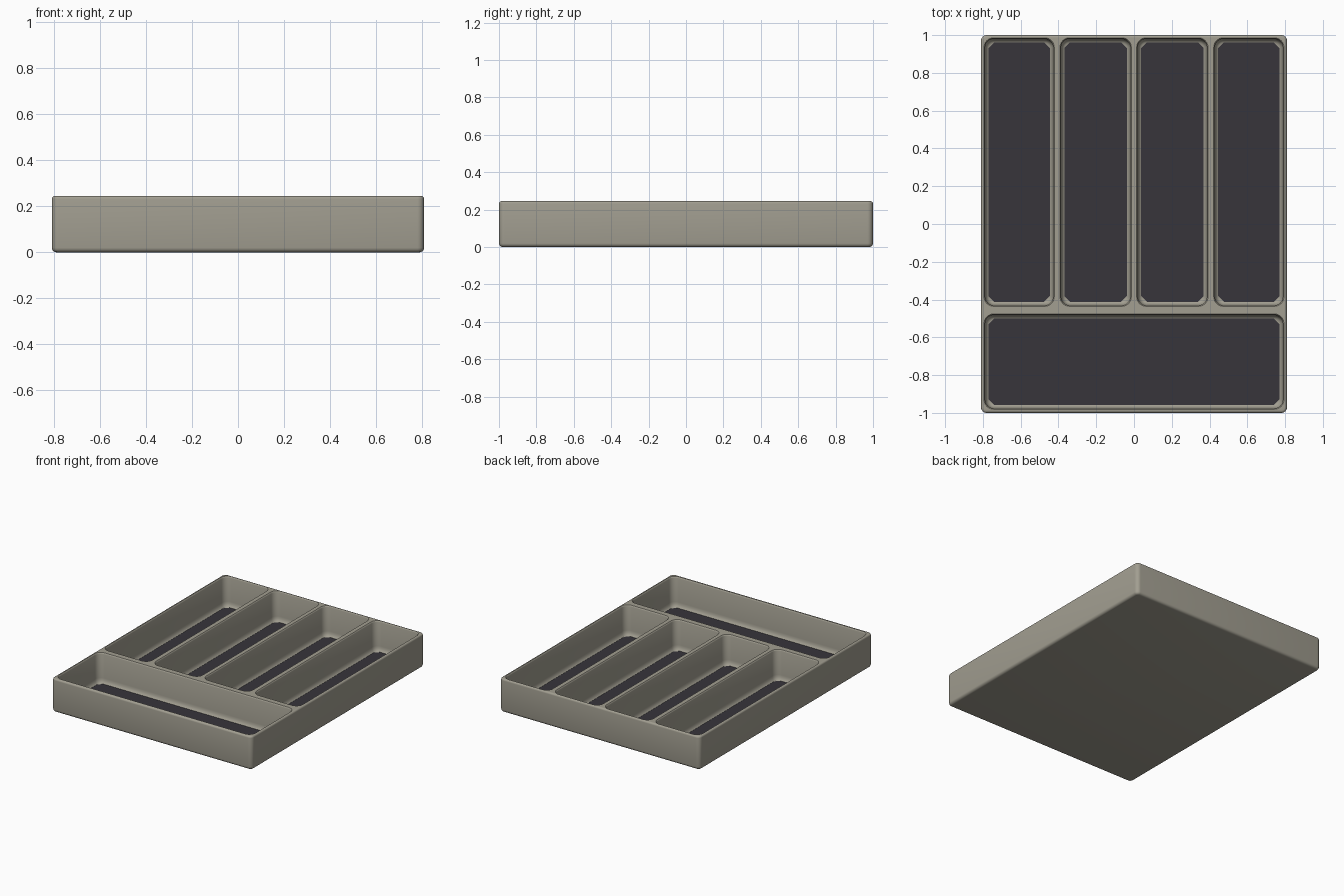
import bpy, bmesh, math

if "Cube" in bpy.data.objects:
    bpy.data.objects.remove(bpy.data.objects["Cube"])


def material(name, rgb):
    m = bpy.data.materials.new(name)
    m.diffuse_color = (*rgb, 1)
    m.use_nodes = True
    m.node_tree.nodes["Principled BSDF"].inputs["Base Color"].default_value = m.diffuse_color
    return m


grey = material("warm grey plastic", (0.36, 0.342, 0.282))
dark = material("dark liner", (0.038, 0.035, 0.044))


def rounded_rect(x0, x1, y0, y1, r, seg):
    """Counter-clockwise outline with rounded (or, for seg=1, clipped) corners."""
    pts = []
    corners = [(x1 - r, y1 - r), (x0 + r, y1 - r), (x0 + r, y0 + r), (x1 - r, y0 + r)]
    for q, (cx, cy) in enumerate(corners):
        for i in range(seg + 1):
            a = math.pi / 2 * (q + i / seg)
            pts.append((cx + r * math.cos(a), cy + r * math.sin(a)))
    return pts


def loft(bm, rect, r, profile, seg=6):
    """Closed solid from (inset, z) rings, bottom to top."""
    x0, x1, y0, y1 = rect
    rings = []
    for d, z in profile:
        pts = rounded_rect(x0 + d, x1 - d, y0 + d, y1 - d, max(r - d, 0.004), seg)
        rings.append([bm.verts.new((x, y, z)) for x, y in pts])
    n = len(rings[0])
    for a, b in zip(rings, rings[1:]):
        for i in range(n):
            bm.faces.new((a[i], a[(i + 1) % n], b[(i + 1) % n], b[i]))
    bm.faces.new(rings[0][::-1])
    bm.faces.new(rings[-1])


def finish(bm, name, mat):
    me = bpy.data.meshes.new(name)
    bm.to_mesh(me)
    bm.free()
    me.materials.append(mat)
    ob = bpy.data.objects.new(name, me)
    bpy.context.collection.objects.link(ob)
    return ob


def arc(w, h, z, up, n=4):
    """Quarter-round (inset, z) points: up=False for a base edge, True for a top edge."""
    out = []
    for i in range(n + 1):
        a = math.pi / 2 * i / n
        if up:
            out.append((w * (1 - math.cos(a)), z - h + h * math.sin(a)))
        else:
            out.append((w * (1 - math.sin(a)), z + h - h * math.cos(a)))
    return out


H, FLOOR = 0.245, 0.022

# compartments: four long ones at the back, one wide one at the front
pockets = [(-0.788, -0.428, -0.43, 0.98), (-0.386, -0.020, -0.43, 0.98),
           (0.020, 0.386, -0.43, 0.98), (0.428, 0.788, -0.43, 0.98),
           (-0.788, 0.788, -0.975, -0.482)]

# tray body
bm = bmesh.new()
loft(bm, (-0.81, 0.81, -1, 1), 0.03, arc(0.02, 0.02, 0, False) + arc(0.013, 0.013, H, True))
tray = finish(bm, "tray_body", grey)

# pocket cutter: coved floor edge, straight wall, flared rim
bm = bmesh.new()
for p in pockets:
    loft(bm, p, 0.045, arc(0.026, 0.04, FLOOR, False)
         + [(0, H - 0.009), (-0.002, H - 0.004), (-0.006, H), (-0.006, H + 0.02)])
cutter = finish(bm, "pocket_cutter", grey)
cutter.hide_render = True

mod = tray.modifiers.new("pockets", "BOOLEAN")
mod.operation = "DIFFERENCE"
mod.solver = "EXACT"
mod.object = cutter
bpy.context.view_layer.objects.active = tray
tray.select_set(True)
bpy.ops.object.modifier_apply(modifier=mod.name)
bpy.data.objects.remove(cutter)
bpy.ops.object.shade_smooth_by_angle(angle=math.radians(35))

# dark liners with clipped corners
for i, (x0, x1, y0, y1) in enumerate(pockets):
    bm = bmesh.new()
    d = 0.018
    loft(bm, (x0 + d, x1 - d, y0 + d, y1 - d), 0.03, [(0, FLOOR - 0.002), (0, FLOOR + 0.006)], seg=1)
    finish(bm, f"liner_{i + 1}", dark)
